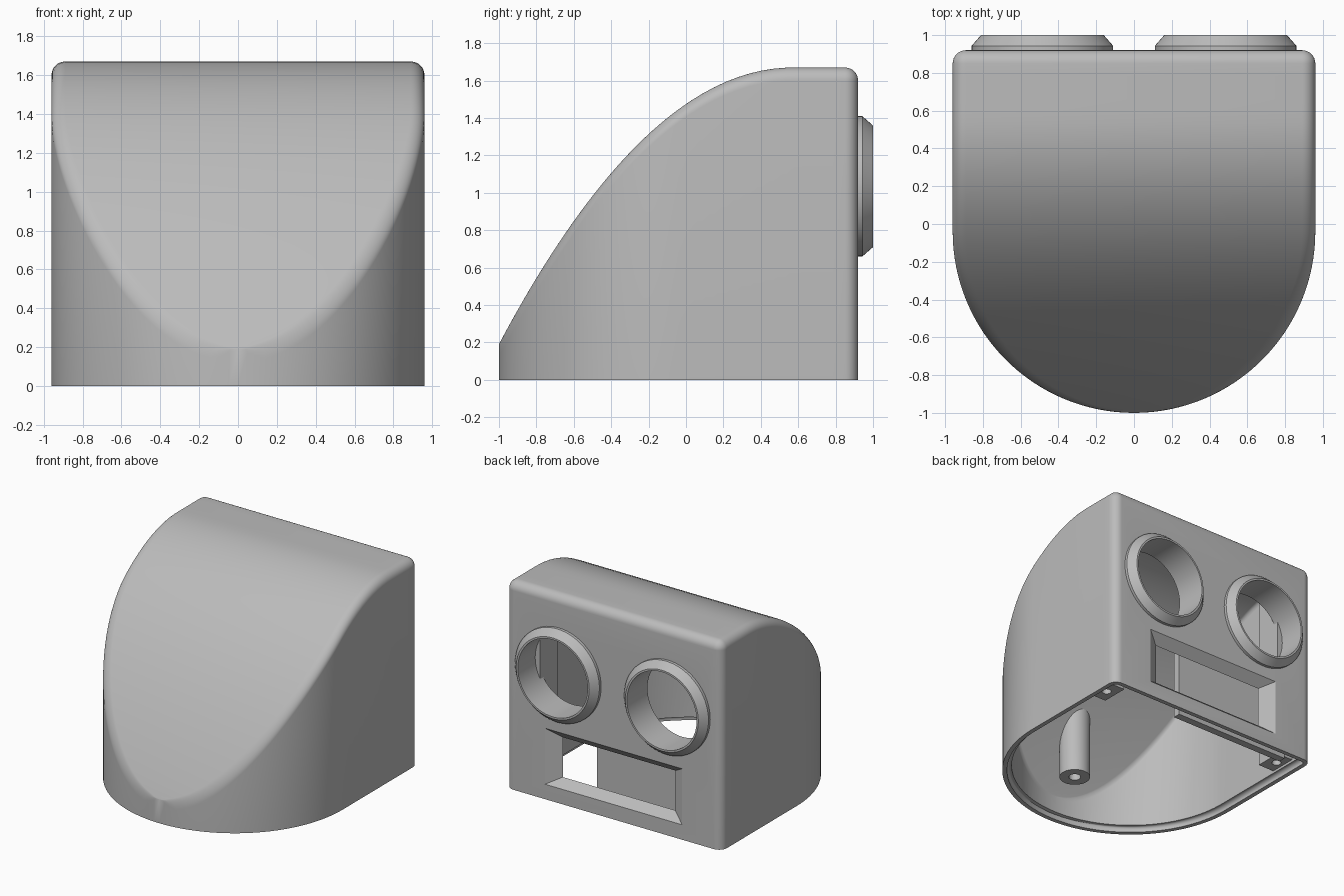
import bpy, bmesh, math
from mathutils import Matrix, Vector

cube = bpy.data.objects.get("Cube")
if cube:
    bpy.data.objects.remove(cube, do_unlink=True)

grey = bpy.data.materials.new("plain grey")
grey.use_nodes = True
grey.diffuse_color = (0.5, 0.5, 0.5, 1)
grey.node_tree.nodes["Principled BSDF"].inputs["Base Color"].default_value = (0.5, 0.5, 0.5, 1)

HALF_W, NOSE_Y, BACK, TOP = 0.96, -0.04, 0.92, 1.67


def make(name, bm):
    bmesh.ops.remove_doubles(bm, verts=bm.verts, dist=1e-5)
    bmesh.ops.recalc_face_normals(bm, faces=bm.faces)
    mesh = bpy.data.meshes.new(name)
    bm.to_mesh(mesh)
    bm.free()
    mesh.materials.append(grey)
    ob = bpy.data.objects.new(name, mesh)
    bpy.context.collection.objects.link(ob)
    return ob


def activate(ob):
    bpy.ops.object.select_all(action='DESELECT')
    ob.select_set(True)
    bpy.context.view_layer.objects.active = ob


def smooth(ob):
    activate(ob)
    bpy.ops.object.shade_smooth_by_angle(angle=math.radians(28))


def cut(ob, cutter):
    cutter.hide_render = True
    mod = ob.modifiers.new("cut", 'BOOLEAN')
    mod.operation, mod.solver, mod.object = 'DIFFERENCE', 'EXACT', cutter
    activate(ob)
    bpy.ops.object.modifier_apply(modifier=mod.name)
    bpy.data.objects.remove(cutter, do_unlink=True)


def roof(y, t=0.0):
    """Height of the sloping roof, lowered by wall thickness t."""
    d = max(0.57 - y, 0)
    return TOP - 0.6 * d * d - t * math.sqrt(1 + (1.2 * d) ** 2)


def hood(name, t, r, low=0.0, high=9.0):
    """Round-nosed body inset by t, lofted along y with edge radius r."""
    rad, back = HALF_W - t, BACK - t
    ys = [NOSE_Y - rad * math.cos(math.pi / 2 * i / 32) for i in range(33)]
    ys += [NOSE_Y + (back - r - NOSE_Y) * i / 14 for i in range(1, 15)]
    ys += [back - r + r * math.sin(math.pi / 2 * i / 8) for i in range(1, 9)]
    bm = bmesh.new()
    loops = []
    for y in ys:
        s = max(y - back + r, 0)
        drop = r - math.sqrt(max(r * r - s * s, 0))
        w = math.sqrt(max(rad * rad - min(y - NOSE_Y, 0) ** 2, 0)) - drop
        h = min(roof(y, t) - drop, high)
        e = min(r - drop, 0.5 * w)
        half = [(w, low)]
        for k in range(9):
            a = math.pi / 2 * k / 8
            half.append((w - e + e * math.cos(a), h - e + e * math.sin(a)))
        outline = half + [(-x, z) for x, z in reversed(half)]
        loops.append([bm.verts.new((x, y, z)) for x, z in outline])
    n = len(loops[0])
    for a, b in zip(loops, loops[1:]):
        for k in range(n):
            bm.faces.new((a[k], a[(k + 1) % n], b[(k + 1) % n], b[k]))
    bm.faces.new(loops[-1])
    bmesh.ops.dissolve_degenerate(bm, dist=1e-5, edges=bm.edges)
    return make(name, bm)


def turned(name, profile, x, z, closed=True, segs=64):
    """Revolve (radius, y) points around an axis along y."""
    bm = bmesh.new()
    rings = []
    for r, y in profile:
        rings.append([bm.verts.new((x + r * math.cos(a), y, z + r * math.sin(a)))
                      for a in (2 * math.pi * i / segs for i in range(segs))])
    pairs = list(zip(rings, rings[1:]))
    if closed:
        pairs.append((rings[-1], rings[0]))
    else:
        bm.faces.new(rings[0])
        bm.faces.new(rings[-1])
    for a, b in pairs:
        for k in range(segs):
            bm.faces.new((a[k], a[(k + 1) % segs], b[(k + 1) % segs], b[k]))
    return make(name, bm)


def box(name, lo, hi):
    bm = bmesh.new()
    bmesh.ops.create_cube(bm, size=1)
    lo, hi = Vector(lo), Vector(hi)
    for v in bm.verts:
        v.co = Vector([(lo[i] + hi[i]) / 2 + v.co[i] * (hi[i] - lo[i]) for i in range(3)])
    return make(name, bm)


def upright(name, r, x, y, z0, z1, segs=32):
    bm = bmesh.new()
    bmesh.ops.create_cone(bm, cap_ends=True, segments=segs, radius1=r, radius2=r,
                          depth=z1 - z0, matrix=Matrix.Translation((x, y, (z0 + z1) / 2)))
    return make(name, bm)


# Hollow housing with a stepped lip round the open bottom
housing = hood("housing", 0, 0.07)
cut(housing, hood("inner_cutter", 0.07, 0.03, -0.2))
cut(housing, hood("lip_cutter", 0.035, 0.03, -0.1, 0.04))

# Splayed window in the back wall
bm = bmesh.new()
frames = []
for y, w, z0, z1 in ((0.80, 0.50, 0.18, 0.50), (0.85, 0.50, 0.18, 0.50),
                     (0.92, 0.61, 0.12, 0.57), (0.96, 0.61, 0.12, 0.57)):
    frames.append([bm.verts.new(p) for p in ((-w, y, z0), (w, y, z0), (w, y, z1), (-w, y, z1))])
for a, b in zip(frames, frames[1:]):
    for k in range(4):
        bm.faces.new((a[k], a[(k + 1) % 4], b[(k + 1) % 4], b[k]))
bm.faces.new(frames[0])
bm.faces.new(frames[-1])
cut(housing, make("window_cutter", bm))

# Two round ports with chamfered collars
RING_X, RING_Z = 0.485, 1.035
for side, sx in (("left", 1), ("right", -1)):
    cut(housing, turned("port_cutter", [(0.32, 0.7), (0.32, 1.1)], sx * RING_X, RING_Z, False))
    smooth(turned(side + "_port_collar",
                  [(0.31, 0.74), (0.34, 0.74), (0.34, 0.915), (0.375, 0.915),
                   (0.375, 0.943), (0.325, 1.0), (0.31, 1.0)], sx * RING_X, RING_Z))
smooth(housing)

# Corner screw columns
for side, sx in (("left", 1), ("right", -1)):
    xs = sorted((sx * 0.75, sx * 0.92))
    column = box(side + "_screw_column", (xs[0], 0.56, 0.06), (xs[1], 0.78, 1.62))
    cut(column, upright("hole_cutter", 0.035, sx * 0.83, 0.67, 0, 0.3))
    smooth(column)

# Front screw post running up into the sloping roof
post = upright("front_screw_post", 0.115, 0, -0.69, 0.23, 1.0)
for v in post.data.vertices:
    if v.co.z > 0.9:
        v.co.z = roof(v.co.y, 0.035)
cut(post, upright("hole_cutter", 0.045, 0, -0.69, 0.1, 0.4))
smooth(post)

# Mounting plate behind the window
box("mounting_plate", (-0.80, 0.74, 0.03), (0.23, 0.80, 0.62))
